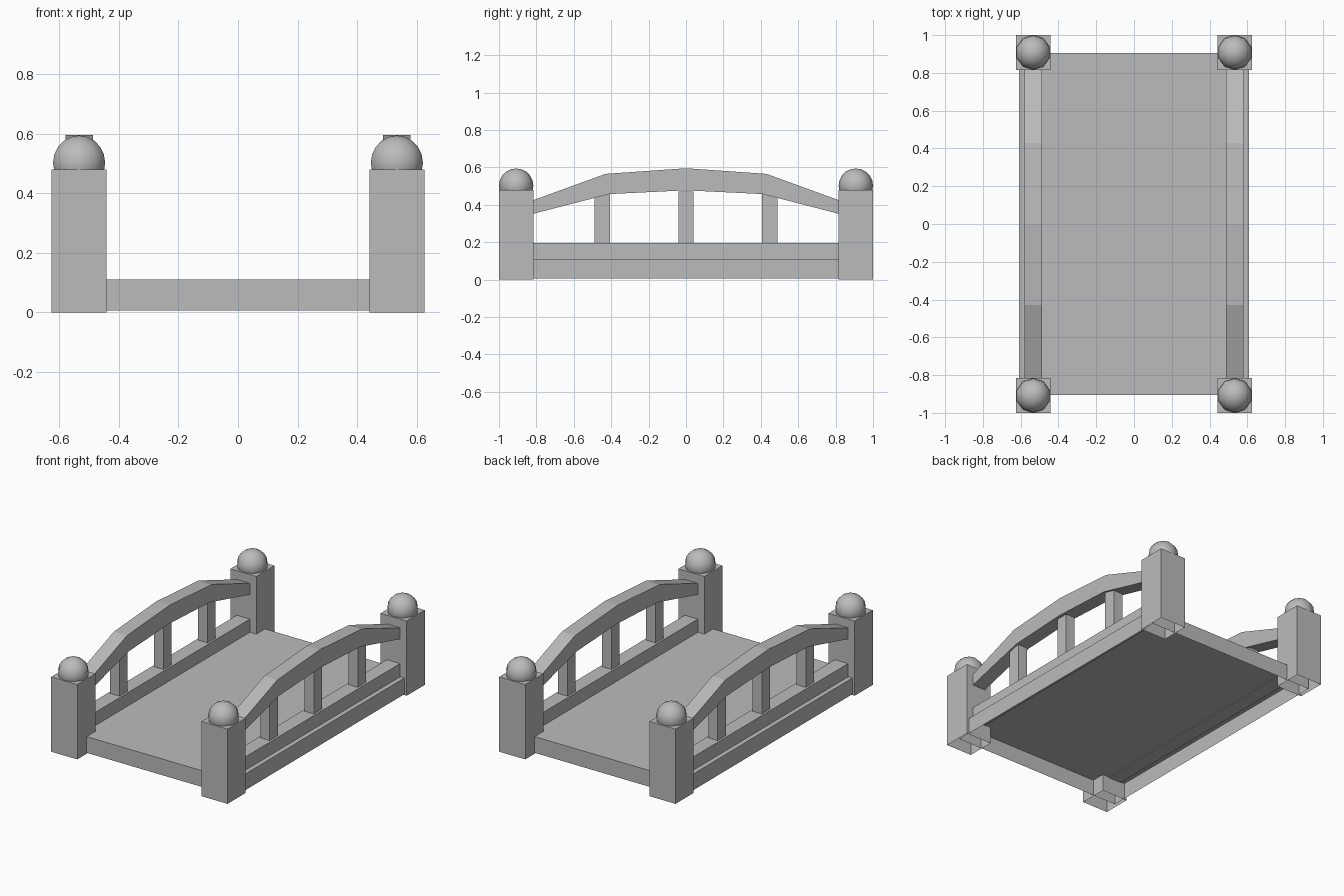
import bpy, bmesh

cube = bpy.data.objects.get("Cube")
if cube:
    bpy.data.objects.remove(cube, do_unlink=True)

stone = bpy.data.materials.new("grey_stone")
stone.use_nodes = True
GREY = (0.5, 0.5, 0.5, 1)
stone.diffuse_color = GREY
stone.node_tree.nodes["Principled BSDF"].inputs["Base Color"].default_value = GREY


def add_object(name, bm):
    mesh = bpy.data.meshes.new(name)
    bm.normal_update()
    bm.to_mesh(mesh)
    bm.free()
    mesh.materials.append(stone)
    obj = bpy.data.objects.new(name, mesh)
    bpy.context.collection.objects.link(obj)
    return obj


def box(name, low, high, open_bottom=False):
    bm = bmesh.new()
    bmesh.ops.create_cube(bm, size=1)
    for v in bm.verts:
        v.co = [(a + b) / 2 + c * (b - a) for a, b, c in zip(low, high, v.co)]
    if open_bottom:
        bm.normal_update()
        under = [f for f in bm.faces if f.normal.z < -0.9]
        bmesh.ops.delete(bm, geom=under, context='FACES_ONLY')
    return add_object(name, bm)


def extruded(name, outline, x0, x1):
    # Side profile in y and z, extruded across x
    bm = bmesh.new()
    face = bm.faces.new([bm.verts.new((x0, y, z)) for y, z in outline])
    result = bmesh.ops.extrude_face_region(bm, geom=[face])
    moved = [g for g in result["geom"] if isinstance(g, bmesh.types.BMVert)]
    bmesh.ops.translate(bm, verts=moved, vec=(x1 - x0, 0, 0))
    bmesh.ops.recalc_face_normals(bm, faces=bm.faces)
    return add_object(name, bm)


# Walkway slab, hollow underneath
box("deck", (-0.61, -0.905, 0.006), (0.61, 0.905, 0.11), open_bottom=True)

# Arched handrail profile, one half mirrored to the other
upper = [(0.815, 0.425), (0.43, 0.565), (0, 0.595)]
lower = [(0, 0.477), (0.41, 0.457), (0.815, 0.352)]
arch = (upper + [(-y, z) for y, z in upper[-2::-1]]
        + [(-y, z) for y, z in lower[:0:-1]] + lower)

for side, s in (("left", 1), ("right", -1)):
    def span(a, b):
        return sorted((s * a, s * b))

    # Railing: kerb, arched handrail and balusters
    x0, x1 = span(0.487, 0.58)
    extruded(side + "_handrail", arch, x0, x1)
    box(side + "_kerb_rail", (x0, -0.815, 0.105), (x1, 0.815, 0.195))
    b0, b1 = span(0.5, 0.567)
    for i, y in enumerate((-0.447, 0, 0.447)):
        box(f"{side}_baluster_{i + 1}", (b0, y - 0.041, 0.19), (b1, y + 0.041, 0.47))

    # Corner posts with ball caps
    p0, p1 = span(0.441, 0.626)
    for end, e in (("front", -1), ("back", 1)):
        y0, y1 = sorted((e * 0.816, e))
        box(f"{end}_{side}_post", (p0, y0, 0), (p1, y1, 0.48), open_bottom=True)
        bm = bmesh.new()
        bmesh.ops.create_uvsphere(bm, u_segments=10, v_segments=10, radius=0.092)
        bmesh.ops.translate(bm, verts=bm.verts, vec=(s * 0.5335, e * 0.908, 0.502))
        for f in bm.faces:
            f.smooth = True
        add_object(f"{end}_{side}_ball_cap", bm)
